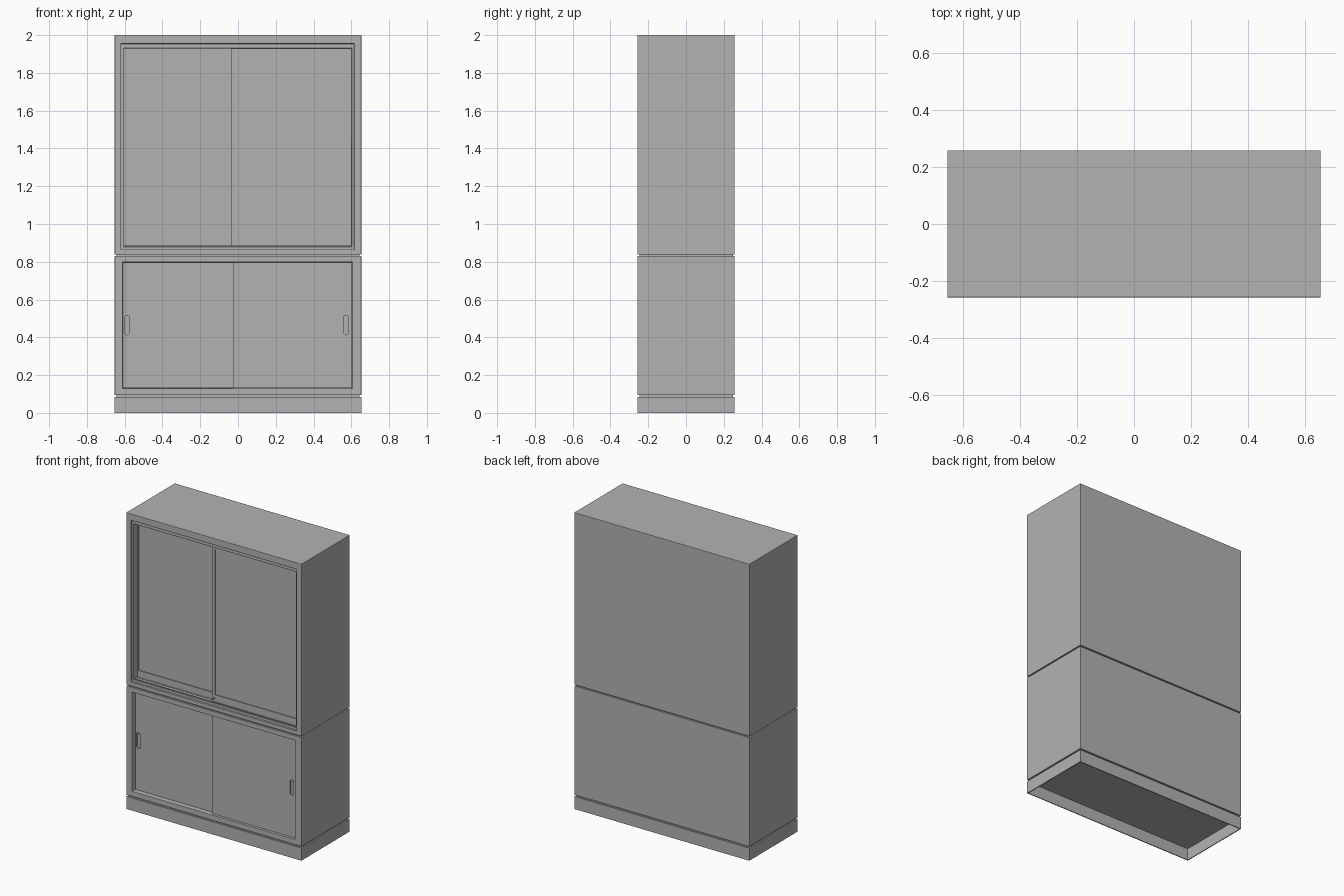
import bpy, bmesh, math

default = bpy.data.objects.get("Cube")
if default:
    bpy.data.objects.remove(default, do_unlink=True)

GREY = (0.45, 0.45, 0.45, 1)
paint = bpy.data.materials.new("grey_steel")
paint.use_nodes = True
paint.diffuse_color = GREY
paint.node_tree.nodes["Principled BSDF"].inputs["Base Color"].default_value = GREY

W, FRONT, BACK = 0.653, -0.257, 0.258


def skin(name, loops):
    """Solid skinned through a chain of matching point loops, capped at both ends."""
    bm = bmesh.new()
    rings = [[bm.verts.new(p) for p in loop] for loop in loops]
    n = len(rings[0])
    for a, b in zip(rings, rings[1:]):
        for i in range(n):
            j = (i + 1) % n
            bm.faces.new((a[i], a[j], b[j], b[i]))
    bm.faces.new(rings[0])
    bm.faces.new(rings[-1])
    bmesh.ops.recalc_face_normals(bm, faces=bm.faces)
    mesh = bpy.data.meshes.new(name)
    bm.to_mesh(mesh)
    bm.free()
    mesh.materials.append(paint)
    obj = bpy.data.objects.new(name, mesh)
    bpy.context.collection.objects.link(obj)
    return obj


def upright(x0, x1, z0, z1, depth):
    """Rectangle facing the front, at a depth behind the front plane."""
    y = FRONT + depth
    return [(x0, y, z0), (x1, y, z0), (x1, y, z1), (x0, y, z1)]


def level(inset, z):
    """Horizontal rectangle inset from the cabinet outline."""
    x, y0, y1 = W - inset, FRONT + inset, BACK - inset
    return [(-x, y0, z), (x, y0, z), (x, y1, z), (-x, y1, z)]


def capsule(cx, cz, r, half, depth):
    """Upright rounded slot outline."""
    pts = []
    for i in range(20):
        a = math.pi * 2 * (i + 0.5) / 20
        shift = half if math.sin(a) > 0 else -half
        pts.append((cx + r * math.cos(a), FRONT + depth, cz + r * math.sin(a) + shift))
    return pts


def box(name, x0, x1, z0, z1, d0, d1):
    return skin(name, [upright(x0, x1, z0, z1, d0), upright(x0, x1, z0, z1, d1)])


def soften(obj):
    bevel = obj.modifiers.new("soft_edges", "BEVEL")
    bevel.width, bevel.segments = 0.002, 2
    bevel.limit_method = "ANGLE"


# Hollow plinth, open underneath
skin("plinth", [level(0, 0.085), level(0, 0), level(0.006, 0), level(0.006, 0.08)])

# Recessed joints between the stacked units
skin("lower_joint", [level(0.01, 0.083), level(0.01, 0.097)])
skin("middle_joint", [level(0.01, 0.828), level(0.01, 0.84)])

# Cabinet bodies with recessed front openings
full = BACK - FRONT
low_open = (-0.61, 0.605, 0.13, 0.798)
soften(skin("lower_cabinet", [
    upright(-W, W, 0.095, 0.83, full), upright(-W, W, 0.095, 0.83, 0),
    upright(*low_open, 0), upright(*low_open, 0.055)]))

up_outer = (-0.62, 0.615, 0.865, 1.955)
up_inner = (-0.607, 0.602, 0.88, 1.93)
soften(skin("upper_cabinet", [
    upright(-W, W, 0.838, 2, full), upright(-W, W, 0.838, 2, 0),
    upright(*up_outer, 0), upright(*up_outer, 0.012),
    upright(*up_inner, 0.012), upright(*up_inner, 0.075)]))


# Upper sliding doors, each with a shallow sunk panel
def panel_door(name, x0, x1, p0, p1, depth):
    edge = (x0, x1, 0.882, 1.928)
    panel = (p0, p1, 0.93, 1.91)
    skin(name, [upright(*edge, depth + 0.016), upright(*edge, depth),
                upright(*panel, depth), upright(*panel, depth + 0.006)])


panel_door("upper_right_door", -0.606, 0.01, -0.599, -0.01, 0.05)
panel_door("upper_left_door", -0.036, 0.601, -0.014, 0.594, 0.03)

# Sliding tracks along the upper sill
for i, d in enumerate((0.016, 0.0475)):
    box(f"sill_track_{i + 1}", -0.607, 0.602, 0.878, 0.886, d, d + 0.002)


# Round lock on the overlapping door
def disc(r, depth):
    return capsule(-0.02, 0.9, r, 0, depth)


skin("lock", [disc(0.009, 0.034), disc(0.009, 0.026), disc(0.005, 0.026), disc(0.005, 0.029)])


# Lower sliding doors with sunk finger pulls
def pull_door(name, x0, x1, depth, cx):
    door = box(name, x0, x1, 0.132, 0.796, depth, depth + 0.016)
    cz, half = 0.465, 0.038
    cutter = skin("pull_cutter", [capsule(cx, cz, 0.0155, half, depth - 0.01),
                                  capsule(cx, cz, 0.0155, half, depth + 0.012)])
    cutter.hide_render = True
    cut = door.modifiers.new("pull_hole", "BOOLEAN")
    cut.operation, cut.object, cut.solver = "DIFFERENCE", cutter, "EXACT"
    bpy.context.view_layer.objects.active = door
    bpy.ops.object.modifier_apply(modifier=cut.name)
    bpy.data.objects.remove(cutter, do_unlink=True)
    skin(name + "_pull", [
        capsule(cx, cz, 0.0175, half, depth + 0.013),
        capsule(cx, cz, 0.0175, half, depth - 0.002),
        capsule(cx, cz, 0.0135, half, depth - 0.002),
        capsule(cx, cz, 0.0135, half, depth + 0.01)])


pull_door("lower_right_door", -0.609, 0.01, 0.032, -0.587)
pull_door("lower_left_door", -0.025, 0.604, 0.014, 0.572)
